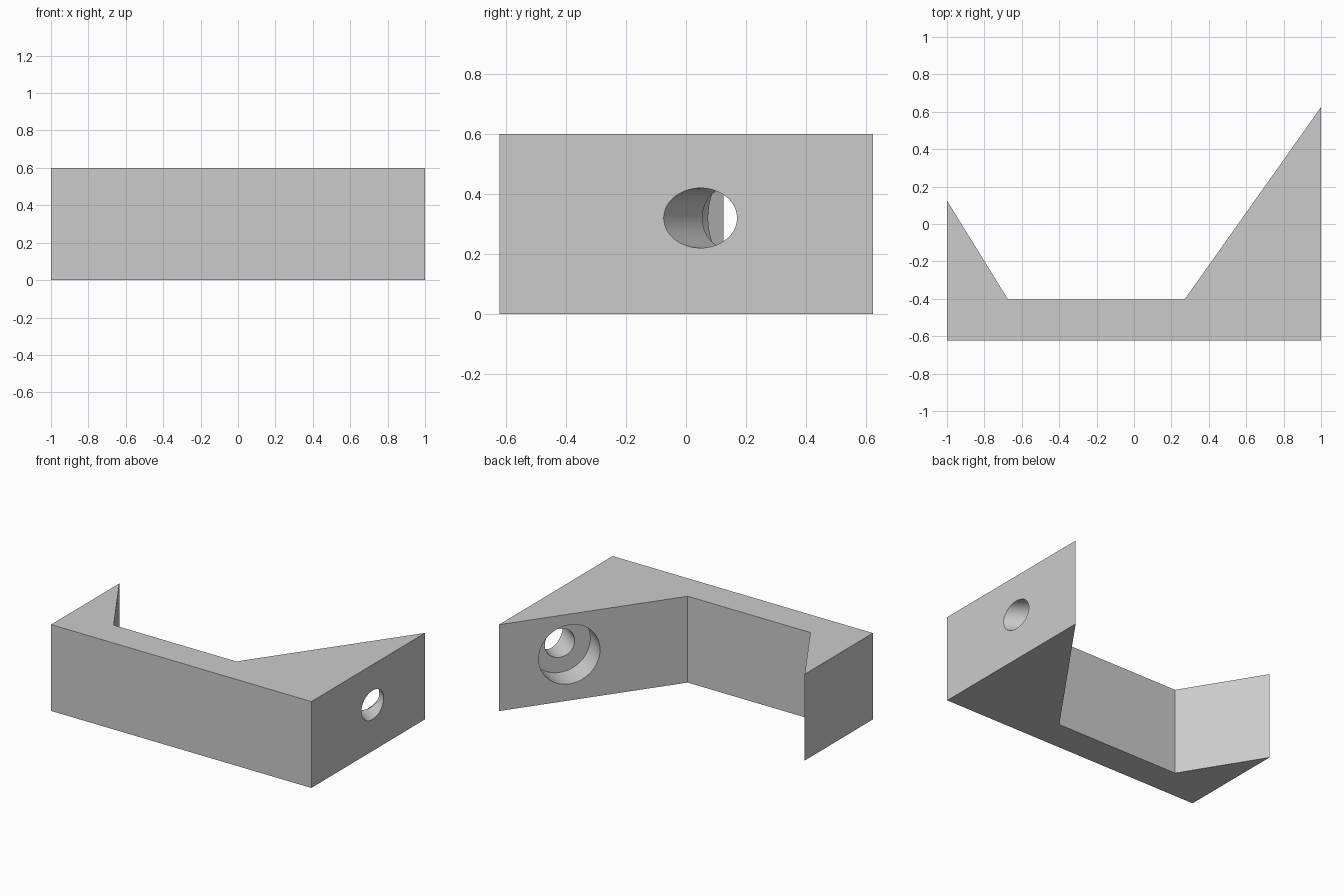
import bpy, bmesh, math
from mathutils import Vector

cube = bpy.data.objects.get("Cube")
if cube:
    bpy.data.objects.remove(cube, do_unlink=True)

HEIGHT = 0.6
SIDES = 64

grey = bpy.data.materials.new("plain_grey")
grey.use_nodes = True
colour = (0.6, 0.6, 0.6, 1)
grey.diffuse_color = colour
grey.node_tree.nodes["Principled BSDF"].inputs["Base Color"].default_value = colour


def make_object(name, bm):
    bmesh.ops.recalc_face_normals(bm, faces=bm.faces)
    mesh = bpy.data.meshes.new(name)
    bm.to_mesh(mesh)
    bm.free()
    mesh.materials.append(grey)
    obj = bpy.data.objects.new(name, mesh)
    bpy.context.collection.objects.link(obj)
    return obj


# Bracket body: plan outline with two tapered arms, extruded upward
outline = [(-1, -0.623), (1, -0.623), (1, 0.625), (0.27, -0.404),
           (-0.673, -0.404), (-1, 0.125)]
bm = bmesh.new()
base = bm.faces.new([bm.verts.new((x, y, 0)) for x, y in outline])
top = bmesh.ops.extrude_face_region(bm, geom=[base])["geom"]
bmesh.ops.translate(bm, vec=(0, 0, HEIGHT),
                    verts=[v for v in top if isinstance(v, bmesh.types.BMVert)])
bracket = make_object("bracket_body", bm)

# Stepped bolt hole, square to the sloping face of the long arm
slope = Vector((1, 0.625, 0)) - Vector((0.27, -0.404, 0))
axis = Vector((-slope.y, slope.x, 0)).normalized()
steps = [(0, -0.25), (0.1, -0.25), (0.1, 0.153), (0.205, 0.153),
         (0.205, 0.55), (0, 0.55)]
bm = bmesh.new()
verts = [bm.verts.new((r, 0, t)) for r, t in steps]
edges = [bm.edges.new(pair) for pair in zip(verts, verts[1:])]
bmesh.ops.spin(bm, geom=verts + edges, cent=(0, 0, 0), axis=(0, 0, 1),
               angle=math.tau, steps=SIDES)
bmesh.ops.remove_doubles(bm, verts=bm.verts, dist=0.0001)
cutter = make_object("bolt_hole_cutter", bm)
cutter.rotation_euler = axis.to_track_quat("Z", "Y").to_euler()
cutter.location = (1, 0.048, 0.32)
cutter.hide_render = True
cutter.display_type = "WIRE"

# Cut the hole and keep only the finished body
cut = bracket.modifiers.new("bolt_hole", "BOOLEAN")
cut.operation = "DIFFERENCE"
cut.solver = "EXACT"
cut.object = cutter
bpy.context.view_layer.update()
bpy.ops.object.select_all(action="DESELECT")
bracket.select_set(True)
bpy.context.view_layer.objects.active = bracket
bpy.ops.object.modifier_apply(modifier=cut.name)
bpy.data.objects.remove(cutter, do_unlink=True)
bpy.ops.object.shade_smooth_by_angle(angle=math.radians(30))
